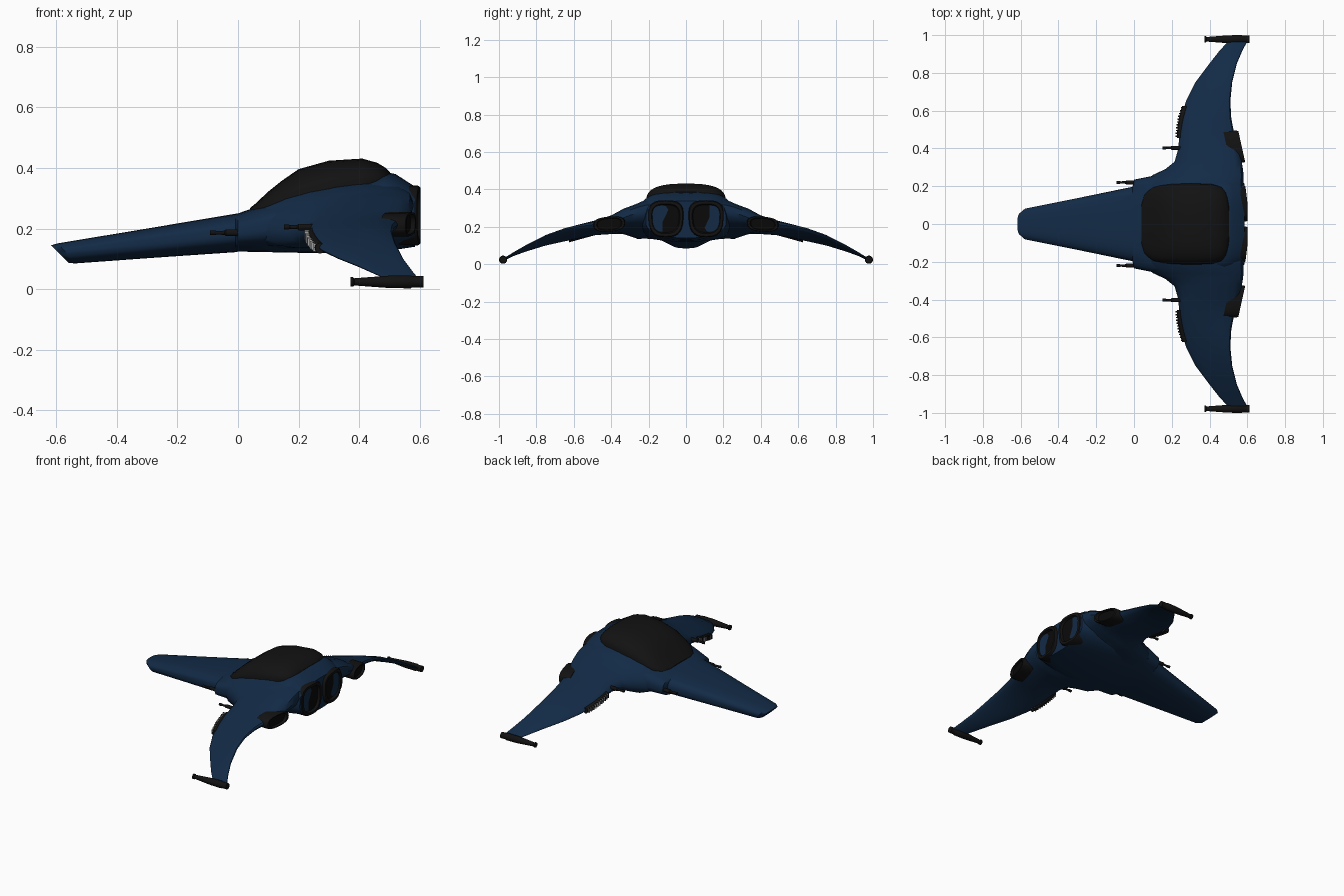
import bpy, bmesh, math
from mathutils import Vector

cube = bpy.data.objects.get("Cube")
if cube:
    bpy.data.objects.remove(cube, do_unlink=True)


def material(name, rgb):
    m = bpy.data.materials.new(name)
    m.use_nodes = True
    m.diffuse_color = (*rgb, 1)
    m.node_tree.nodes["Principled BSDF"].inputs["Base Color"].default_value = (*rgb, 1)
    return m


NAVY = material("navy hull", (0.006, 0.023, 0.06))
BLACK = material("black trim", (0.006, 0.006, 0.006))
DARK = material("dark nozzle core", (0.003, 0.003, 0.003))
GREY = material("grey slats", (0.35, 0.35, 0.35))


def finish(name, bm, mats, angle=35, rule=None):
    bmesh.ops.recalc_face_normals(bm, faces=bm.faces)
    bm.normal_update()
    if rule:
        for f in bm.faces:
            f.material_index = rule(f)
    me = bpy.data.meshes.new(name)
    bm.to_mesh(me)
    bm.free()
    for m in mats:
        me.materials.append(m)
    ob = bpy.data.objects.new(name, me)
    bpy.context.collection.objects.link(ob)
    bpy.ops.object.select_all(action="DESELECT")
    ob.select_set(True)
    bpy.context.view_layer.objects.active = ob
    bpy.ops.object.shade_smooth_by_angle(angle=math.radians(angle))
    return ob


def loft(name, rings, mats, angle=35, rule=None):
    """Skin a list of closed rings and cap both ends."""
    bm = bmesh.new()
    rows = [[bm.verts.new(p) for p in r] for r in rings]
    n = len(rows[0])
    for a, b in zip(rows, rows[1:]):
        for i in range(n):
            j = (i + 1) % n
            bm.faces.new((a[i], a[j], b[j], b[i]))
    bm.faces.new(rows[0])
    bm.faces.new(rows[-1])
    return finish(name, bm, mats, angle, rule)


def power(v, e):
    return math.copysign(abs(v) ** e, v)


def oval(n, top=2.0, bottom=2.0):
    """Unit superellipse with separate squareness above and below."""
    pts = []
    for i in range(n):
        a = math.tau * i / n
        e = 2 / (top if math.sin(a) >= 0 else bottom)
        pts.append((power(math.cos(a), e), power(math.sin(a), e)))
    return pts


# Fuselage: x, half width, top, bottom, rake of the section
hull = [(-0.617, .062, .145, .086, 1), (-0.595, .083, .151, .085, .9),
        (-0.3, .14, .2, .104, .3), (-0.008, .197, .249, .122, 0),
        (0, .235, .25, .124, 0), (.1, .255, .285, .122, 0), (.2, .268, .313, .12, 0),
        (.35, .268, .352, .12, 0), (.48, .25, .388, .127, 0), (.52, .24, .38, .13, 0),
        (.585, .215, .338, .14, 0)]
rings = []
for x, w, zt, zb, rake in hull:
    mid = zb + .45 * (zt - zb)
    ring = []
    for u, v in oval(36, 3.2, 2.4):
        z = mid + v * (zt - mid if v > 0 else mid - zb)
        ring.append((x + rake * (zt - z), u * w, z))
    rings.append(ring)
loft("fuselage", rings, [NAVY])

# Canopy: x, half width, crown, base
glass = [(.04, .12, .268, .25), (.055, .16, .28, .25), (.1, .195, .322, .265),
         (.145, .206, .358, .278), (.2, .213, .396, .29), (.3, .217, .424, .312),
         (.41, .212, .431, .338), (.46, .198, .417, .348), (.485, .175, .402, .35),
         (.502, .14, .386, .352)]
loft("canopy", [[(x, u * w, zb + (v * (zt - zb) if v > 0 else v * .02))
                 for u, v in oval(36, 2.7, 2)] for x, w, zt, zb in glass], [BLACK], 45)

# Wings: y, leading x and z, trailing x and z, bulge above and below
wing = [(.15, .03, .2, .58, .28, .11, .1), (.21, .05, .195, .58, .28, .1, .09),
        (.26, .1, .19, .58, .275, .08, .085), (.29, .165, .19, .577, .265, .075, .07),
        (.33, .215, .192, .57, .25, .072, .052), (.4, .235, .195, .557, .222, .05, .045),
        (.48, .24, .178, .53, .214, .034, .035), (.56, .25, .155, .515, .203, .026, .028),
        (.65, .275, .13, .51, .184, .02, .02), (.75, .325, .105, .52, .15, .016, .014),
        (.85, .4, .075, .545, .1, .012, .012), (.92, .455, .05, .575, .06, .009, .009),
        (.978, .51, .024, .606, .022, .007, .007)]
STEPS = 10


def wing_ring(side, y, xl, zl, xt, zt, up, down):
    ring = []
    for i in range(2 * STEPS):
        a = math.pi * i / STEPS
        t = (1 - math.cos(a)) / 2
        h = abs(math.sin(a)) ** .8 * (up if i <= STEPS else -down)
        ring.append((xl + (xt - xl) * t, side * y, zl + (zt - zl) * t + h))
    return ring


def rod(name, y, z, profile):
    """Round part lying along x, from (x, radius) pairs."""
    loft(name, [[(x, y + u * r, z + v * r) for u, v in oval(14)] for x, r in profile], [BLACK])


def nozzle(name, side, outline, x_at, depth):
    """Rimmed exhaust with a recessed core; x_at gives the rear plane."""
    cy = sum(p[0] for p in outline) / len(outline)
    cz = sum(p[1] for p in outline) / len(outline)
    rings = []
    for scale, dx in ((1, -depth), (1, -.008), (.95, 0), (.8, 0), (.74, -.014)):
        ring = []
        for y, z in outline:
            yy = cy + (y - cy) * scale
            ring.append((x_at(yy) + dx, side * yy, cz + (z - cz) * scale))
        rings.append(ring)
    core_y = .6 * max(p[0] - cy for p in outline)
    loft(name, rings, [BLACK, DARK], 35,
         lambda f: int(len(f.verts) > 4 and f.normal.x > .5))


for side, label in ((1, "left"), (-1, "right")):
    loft(label + "_wing", [wing_ring(side, *s) for s in wing], [NAVY], 40)

    # Wingtip pod and the two forward guns
    rod(label + "_wingtip_pod", side * .978, .024,
        [(.372, .016), (.38, .016), (.384, .012), (.42, .015), (.5, .021),
         (.57, .022), (.575, .019), (.612, .019)])
    rod(label + "_inner_gun", side * .22, .186,
        [(-.092, .008), (-.075, .008), (-.072, .006), (-.045, .007), (-.04, .011), (.03, .011)])
    rod(label + "_outer_gun", side * .403, .205,
        [(.152, .008), (.168, .008), (.171, .006), (.195, .007), (.2, .011), (.27, .011)])

    # Main exhaust: straight inner edge, wide rounded shoulder outside
    main = [(.108 + .094 * u * (1 + .06 * v), .243 + .099 * v) for u, v in oval(28, 3, 2.8)]
    nozzle(label + "_main_exhaust", side, main, lambda y: .602 - .12 * max(y - .1, 0), .1)

    # Outer exhaust, swept along the trailing edge
    outer = [(.41 + .085 * u, .214 + .04 * v - .006 * u) for u, v in oval(24, 2.8, 2.5)]
    nozzle(label + "_outer_exhaust", side, outer, lambda y: .588 - .22 * (y - .33), .08)

    # Slatted intake on the leading edge
    bm = bmesh.new()
    count = 11
    for i in range(count):
        t = i / (count - 1)
        c = Vector((.238 + .028 * t * t, side * (.465 + .15 * t), .182 - .045 * t))
        verts = bmesh.ops.create_cube(bm, size=1)["verts"]
        for v in verts:
            v.co = c + Vector((v.co.x * .036, v.co.y * .007, v.co.z * .026))
    finish(label + "_intake_slats", bm, [BLACK, GREY], 20, lambda f: int(abs(f.normal.y) > .5))
    # Dark bed behind the slats
    bed = []
    for i in range(7):
        t = i / 6
        bed.append([(.243 + .028 * t * t + .016 * u, side * (.455 + .17 * t),
                     .182 - .047 * t + .018 * v) for u, v in oval(12)])
    loft(label + "_intake_bed", bed, [BLACK])
